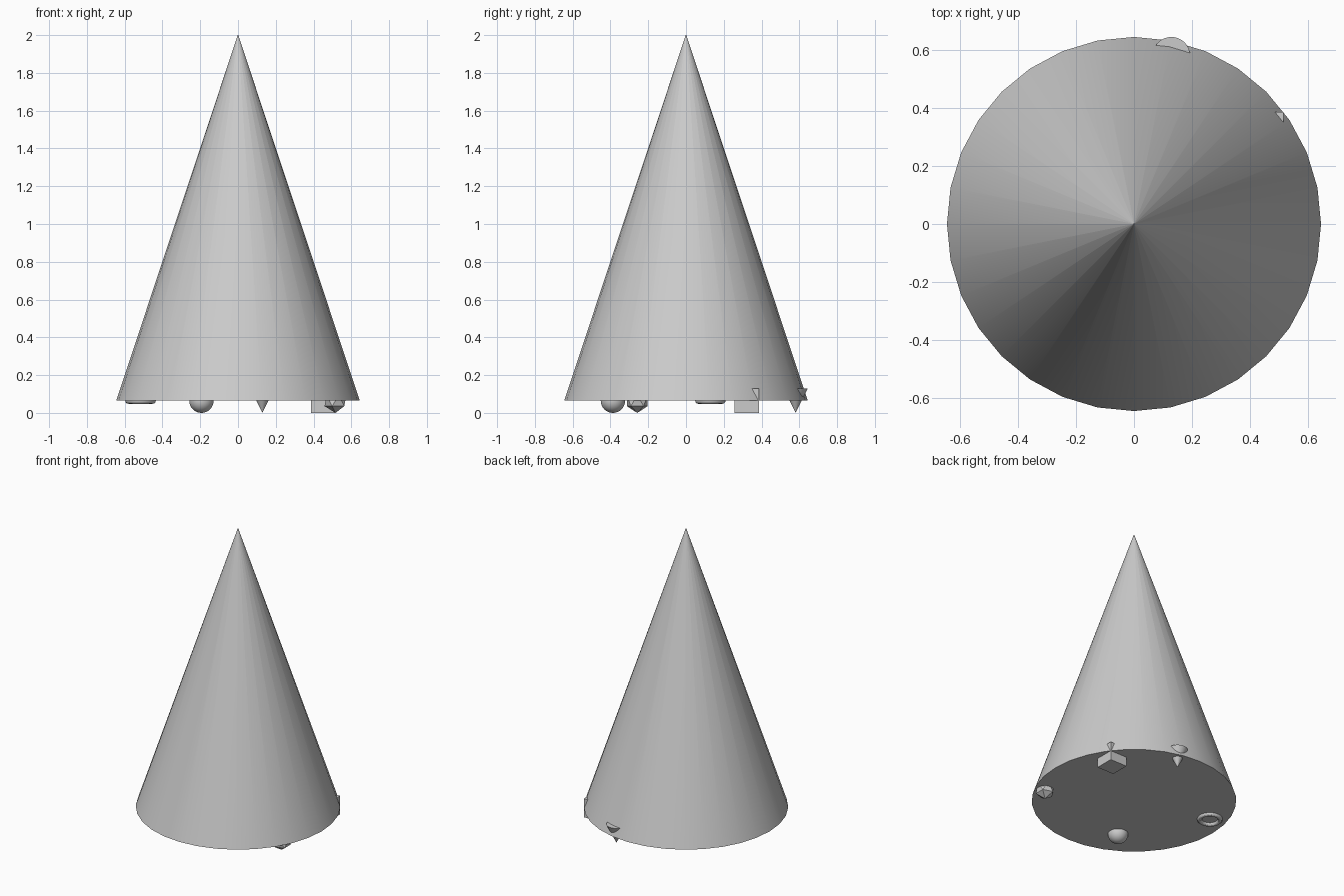
import bpy
import math

cube = bpy.data.objects.get("Cube")
if cube:
    bpy.data.objects.remove(cube, do_unlink=True)

# One plain grey for everything
grey = bpy.data.materials.new("mid_grey")
grey.use_nodes = True
COLOUR = (0.6, 0.6, 0.6, 1.0)
grey.diffuse_color = COLOUR
grey.node_tree.nodes["Principled BSDF"].inputs["Base Color"].default_value = COLOUR

U = 0.645         # radius of the large cone
R = U / 10        # half size of every small shape
BASE_Z = R        # height of the large cone's underside
ops = bpy.ops.mesh


def spot(x, y):
    """Place on the underside, as a fraction of the large cone's radius."""
    return (x * U, y * U, BASE_Z)


def finish(name, smooth=True):
    obj = bpy.context.object
    obj.name = name
    obj.data.name = name
    obj.data.materials.append(grey)
    if smooth:
        bpy.ops.object.shade_smooth_by_angle(angle=math.radians(30))


def cone(name, radius, depth, location, turn=0):
    # A minute flat tip keeps the shading of the sides even up to the point
    ops.primitive_cone_add(vertices=32, radius1=radius, radius2=radius / 500,
                           depth=depth, location=location, rotation=(turn, 0, 0))
    finish(name)


# Large cone
height = 2.0 - BASE_Z
cone("large_cone", U, height, (0, 0, BASE_Z + height / 2))

# Small shapes half sunk into the underside
cone("small_cone", R, 2 * R, spot(0.2, 0.9), turn=math.pi)

ops.primitive_cube_add(size=2 * R, location=spot(0.7, 0.5))
finish("small_cube", smooth=False)

ops.primitive_ico_sphere_add(subdivisions=1, radius=R, location=spot(0.8, -0.4))
finish("small_faceted_ball", smooth=False)

ops.primitive_uv_sphere_add(segments=32, ring_count=16, radius=R, location=spot(-0.3, -0.6))
finish("small_round_ball")

ops.primitive_torus_add(major_segments=48, minor_segments=12, major_radius=R,
                        minor_radius=R / 4, location=spot(-0.8, 0.2))
finish("small_ring")
